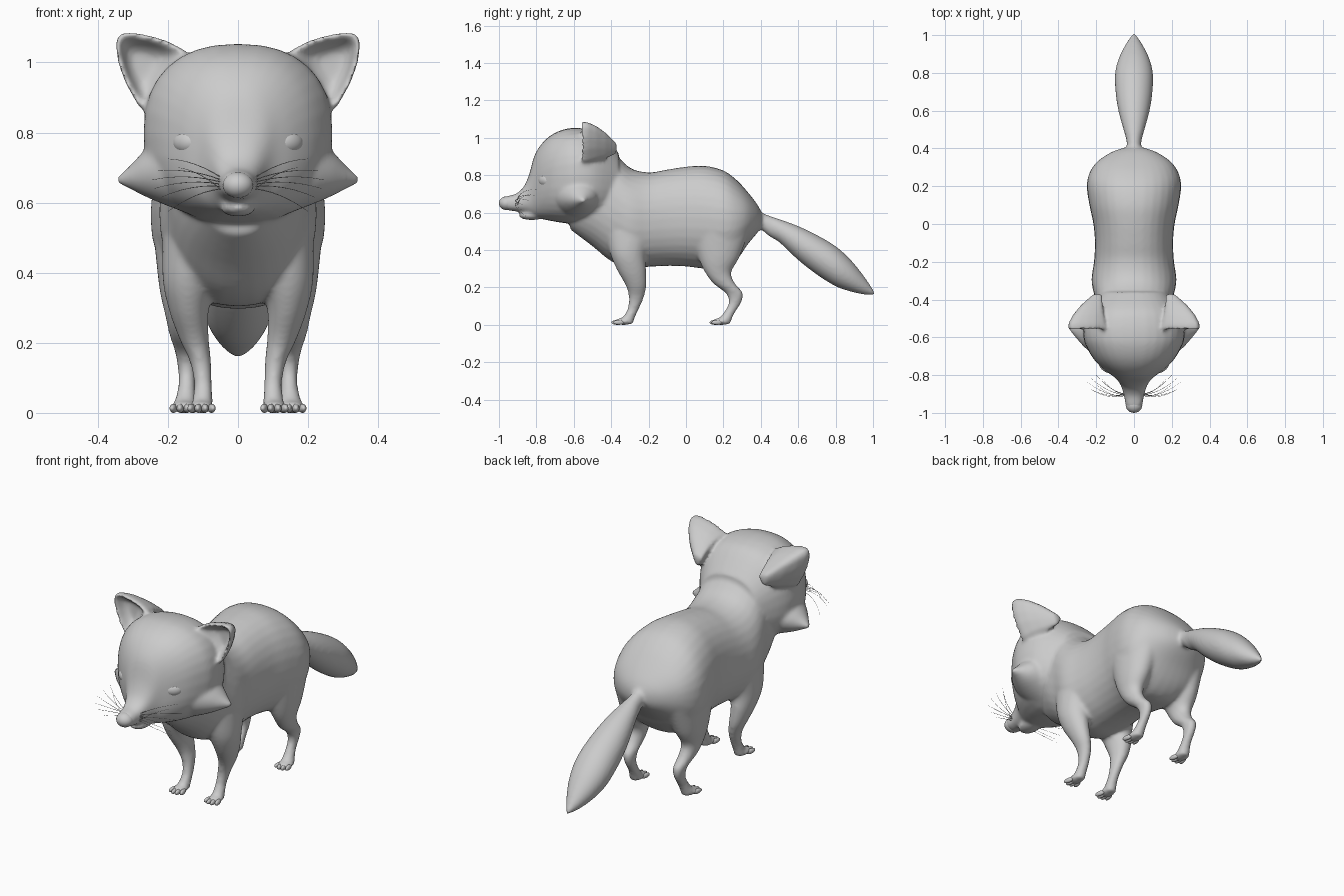
import bpy, bmesh, math
from mathutils import Vector, Matrix

if "Cube" in bpy.data.objects:
    bpy.data.objects.remove(bpy.data.objects["Cube"])

grey = bpy.data.materials.new("fur_grey")
grey.diffuse_color = (0.6, 0.6, 0.6, 1)
grey.use_nodes = True
grey.node_tree.nodes["Principled BSDF"].inputs["Base Color"].default_value = grey.diffuse_color


def smooth_rows(rows, steps=4):
    """Catmull-Rom interpolation of loft rows."""
    out = []
    for i in range(len(rows) - 1):
        p = [rows[max(0, min(len(rows) - 1, i + k))] for k in (-1, 0, 1, 2)]
        for s in range(steps):
            t = s / steps
            out.append([0.5 * (2 * b + (c - a) * t + (2 * a - 5 * b + 4 * c - d) * t * t
                               + (3 * b - a - 3 * c + d) * t ** 3) for a, b, c, d in zip(*p)])
    return out + [list(rows[-1])]


def bridge(bm, rings):
    """Skin a list of point rings and cap both ends."""
    rings = [[bm.verts.new(p) for p in r] for r in rings]
    n = len(rings[0])
    faces = [bm.faces.new((a[i], a[(i + 1) % n], b[(i + 1) % n], b[i]))
             for a, b in zip(rings, rings[1:]) for i in range(n)]
    faces += [bm.faces.new(rings[0]), bm.faces.new(rings[-1])]
    bmesh.ops.recalc_face_normals(bm, faces=faces)


def loft(bm, rows, axis, power=2.0, n=32):
    """Rows are (x, y, z, radius 1, radius 2); rings lie across the axis."""
    u, v = [Vector(e) for e in {"x": ((0, 1, 0), (0, 0, 1)), "y": ((1, 0, 0), (0, 0, 1)),
                                "z": ((1, 0, 0), (0, 1, 0))}[axis]]
    rings = []
    for x, y, z, a, b in smooth_rows(rows):
        ring = []
        for i in range(n):
            c, s = math.cos(math.tau * i / n), math.sin(math.tau * i / n)
            c, s = [math.copysign(abs(k) ** (2 / power), k) for k in (c, s)]
            ring.append(Vector((x, y, z)) + u * (c * max(a, .003)) + v * (s * max(b, .003)))
        rings.append(ring)
    bridge(bm, rings)


def trunk(bm, rows, power):
    """Rows are (y, top, bottom, half width)."""
    loft(bm, [(0, y, (t + b) / 2, w, (t - b) / 2) for y, t, b, w in rows], "y", power)


def ball(bm, centre, radii, turn=0.0):
    m = Matrix.Translation(centre) @ Matrix.Rotation(turn, 4, "Z") @ Matrix.Diagonal((*radii, 1))
    bmesh.ops.create_uvsphere(bm, u_segments=24, v_segments=14, radius=1, matrix=m)


def finish(bm, name):
    mesh = bpy.data.meshes.new(name)
    bm.to_mesh(mesh)
    bm.free()
    mesh.materials.append(grey)
    mesh.shade_smooth()
    ob = bpy.data.objects.new(name, mesh)
    bpy.context.collection.objects.link(ob)
    return ob


skin = bmesh.new()
# torso, with the chest rising into the neck
trunk(skin, [(-.62, .85, .51, .12), (-.5, .95, .42, .185), (-.4, .93, .34, .205), (-.3, .84, .305, .225),
             (-.2, .815, .31, .212), (-.1, .83, .315, .207), (0, .845, .312, .215), (.1, .85, .3, .236),
             (.2, .825, .3, .25), (.27, .775, .345, .236), (.33, .71, .43, .195), (.38, .645, .49, .12),
             (.405, .6, .525, .05)], 2.2)
# head and muzzle
trunk(skin, [(-.36, .92, .6, .17), (-.45, 1.015, .55, .235), (-.52, 1.045, .545, .265), (-.6, 1.053, .54, .268),
             (-.66, 1.043, .545, .247), (-.72, 1.015, .555, .21), (-.77, .97, .565, .16), (-.81, .905, .575, .105),
             (-.84, .80, .59, .078), (-.87, .735, .6, .064), (-.91, .70, .607, .053), (-.95, .69, .612, .046),
             (-.98, .68, .625, .035)], 2.35)
# chin
ball(skin, (0, -.825, .584), (.05, .07, .024))
# tail
trunk(skin, [(.36, .63, .53, .05), (.4, .603, .51, .037), (.45, .582, .47, .042), (.5, .565, .44, .056),
             (.6, .528, .346, .083), (.7, .48, .268, .098), (.8, .42, .206, .1), (.88, .348, .178, .08),
             (.95, .262, .162, .045), (1.01, .175, .16, .006)], 2)

for s in (1, -1):
    # cheek tuft
    loft(skin, [(s * x, y, z, a, b) for x, y, z, a, b in (
        (.12, -.58, .70, .14, .14), (.2, -.58, .695, .12, .105), (.26, -.57, .685, .085, .07),
        (.31, -.56, .672, .04, .032), (.343, -.55, .665, .012, .01))], "x")
    # front leg
    loft(skin, [(s * x, y, z, a, b) for x, y, z, a, b in (
        (.13, -.3, .5, .085, .13), (.14, -.31, .38, .075, .095), (.14, -.29, .29, .056, .077),
        (.125, -.267, .21, .042, .055), (.108, -.265, .15, .031, .041), (.1, -.28, .09, .026, .031),
        (.1, -.3, .05, .028, .032), (.102, -.315, .02, .03, .036), (.102, -.315, .003, .028, .035))], "z")
    # hind leg
    loft(skin, [(s * x, y, z, a, b) for x, y, z, a, b in (
        (.14, .18, .5, .1, .16), (.155, .175, .36, .07, .11), (.16, .172, .28, .048, .07),
        (.155, .205, .22, .04, .058), (.148, .258, .17, .031, .047), (.146, .262, .12, .025, .034),
        (.147, .235, .07, .025, .03), (.15, .215, .04, .03, .034), (.152, .205, .02, .032, .036),
        (.152, .205, .003, .03, .035))], "z")
    # foot pads
    ball(skin, (s * .104, -.335, .018), (.035, .047, .019))
    ball(skin, (s * .154, .188, .018), (.037, .05, .019))
    # cupped ear: back shell, rim, then hollow
    rim = [(.15, 1.035), (.2, 1.062), (.25, 1.077), (.3, 1.086), (.337, 1.084), (.351, 1.06), (.343, 1.0),
           (.322, .94), (.285, .875), (.25, .85), (.21, .9), (.17, .97)]
    rings = []
    for y, k, cx, cz in ((-.37, .25, .17, .93), (-.43, .6, .18, .94), (-.48, .82, .2, .96), (-.525, .97, .25, .98),
                         (-.55, 1, .25, .98), (-.562, .94, .26, .99), (-.55, .8, .27, 1.0), (-.52, .6, .28, 1.0),
                         (-.5, .35, .28, 1.0)):
        rings.append([(s * (cx + (x - cx) * k), y, cz + (z - cz) * k) for x, z in rim])
    bridge(skin, rings)

body = finish(skin, "body_skin")
remesh = body.modifiers.new("fuse", "REMESH")
remesh.mode = "VOXEL"
remesh.voxel_size = .009
remesh.use_smooth_shade = True
soften = body.modifiers.new("soften", "SMOOTH")
soften.factor = .5
soften.iterations = 10

# nose
bm = bmesh.new()
ball(bm, (0, -.958, .65), (.044, .042, .037))
finish(bm, "nose")

for s, side in ((1, "left"), (-1, "right")):
    # eye
    bm = bmesh.new()
    ball(bm, (s * .145, -.752, .772), (.047, .03, .034), s * .65)
    finish(bm, side + "_eye")
    # toes
    for foot, fx, fy in (("front", .104, -.37), ("hind", .155, .155)):
        bm = bmesh.new()
        for k in range(4):
            d = k - 1.5
            ball(bm, (s * (fx + d * .019), fy + .005 * d * d, .013), (.0105, .03, .013), s * d * .12)
        finish(bm, f"{side}_{foot}_toes")
    # whiskers
    curve = bpy.data.curves.new(side + "_whiskers", "CURVE")
    curve.dimensions = "3D"
    curve.bevel_depth = .0012
    curve.bevel_resolution = 0
    for k, (ex, ey, ez) in enumerate(((.2, -.80, .725), (.235, -.81, .69), (.245, -.84, .665), (.24, -.87, .64),
                                      (.22, -.88, .615), (.2, -.85, .575), (.17, -.82, .70))):
        start = Vector((s * .045, -.9 - .005 * (k % 3), .67 - .006 * k))
        end = Vector((s * ex, ey, ez))
        sp = curve.splines.new("POLY")
        sp.points.add(6)
        for i, p in enumerate(sp.points):
            t = i / 6
            q = start.lerp(end, t) + Vector((0, -.02, .012)) * (4 * t * (1 - t))
            p.co = (*q, 1)
            p.radius = 1.2 - .8 * t
    curve.materials.append(grey)
    bpy.context.collection.objects.link(bpy.data.objects.new(side + "_whiskers", curve))
